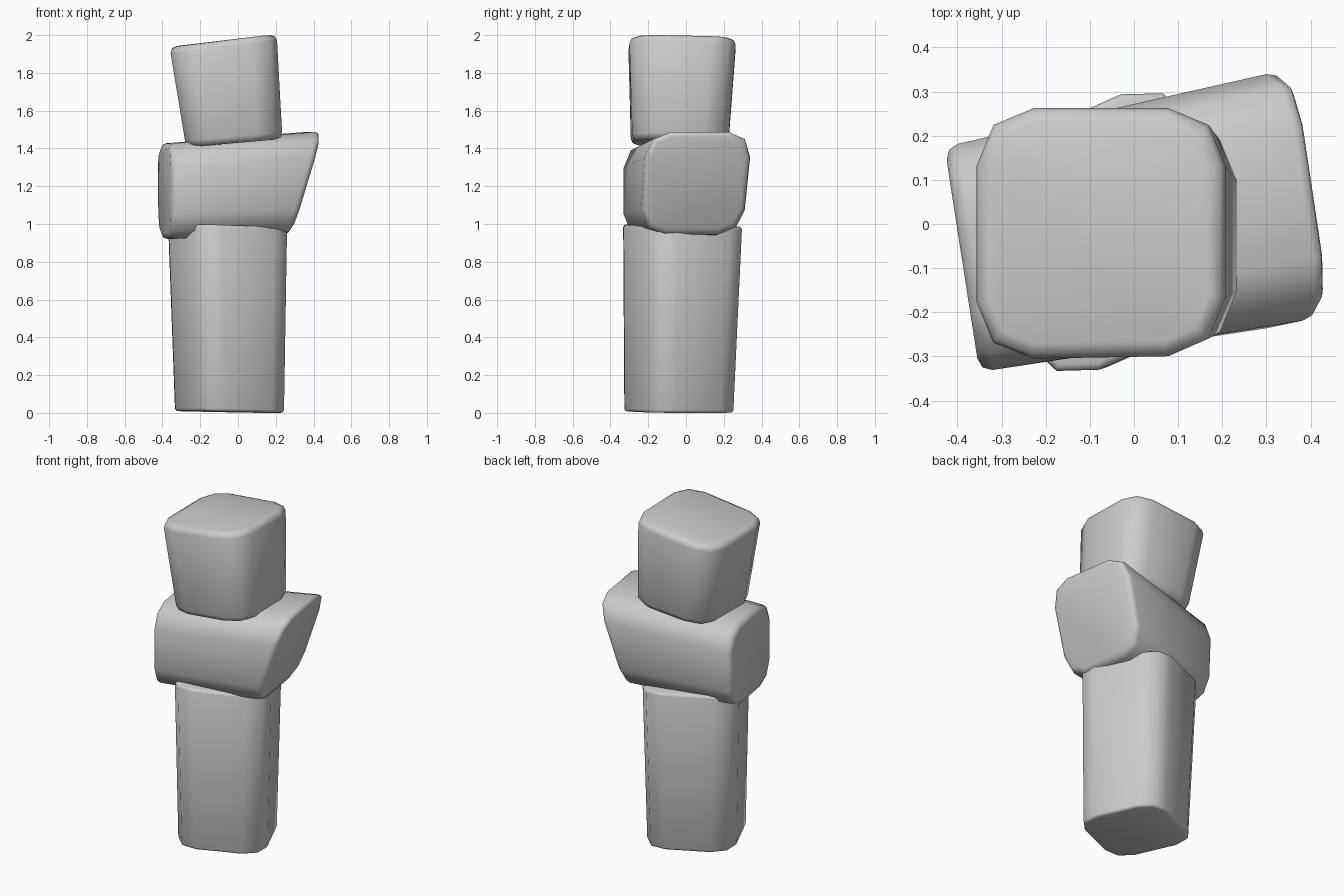
import bpy
import bmesh
from math import cos, sin, radians

cube = bpy.data.objects.get("Cube")
if cube:
    bpy.data.objects.remove(cube, do_unlink=True)

GREY = (0.6, 0.6, 0.6, 1.0)
stone_grey = bpy.data.materials.new("stone_grey")
stone_grey.use_nodes = True
stone_grey.diffuse_color = GREY
for node in stone_grey.node_tree.nodes:
    if node.type == 'BSDF_PRINCIPLED':
        node.inputs["Base Color"].default_value = GREY


def turned_square(cx, cy, side, turn, heights):
    """Corners of a square turned about z, starting at its front corner."""
    reach = side / 2 ** 0.5
    angles = [radians(turn - 135 + 90 * k) for k in range(4)]
    return [(cx + reach * cos(t), cy + reach * sin(t), z)
            for t, z in zip(angles, heights)]


def stone(name, start, end, side_round, rim_round):
    """Loft a skewed block between two four-cornered ends, then round it."""
    bm = bmesh.new()
    a = [bm.verts.new(p) for p in start]
    b = [bm.verts.new(p) for p in end]
    bm.faces.new(a)
    bm.faces.new(b)
    for i in range(4):
        j = (i + 1) % 4
        bm.faces.new((a[i], a[j], b[j], b[i]))
    bmesh.ops.recalc_face_normals(bm, faces=bm.faces)

    # Broad rounding on the four long edges
    long_edges = [e for e in bm.edges
                  if (e.verts[0] in a) != (e.verts[1] in a)]
    bmesh.ops.bevel(bm, geom=long_edges, offset=side_round, segments=2,
                    profile=0.5, affect='EDGES', clamp_overlap=True)

    # Tighter rounding on the rims of both ends
    caps = [f for f in bm.faces if len(f.verts) > 4]
    rims = list({e for f in caps for e in f.edges})
    bmesh.ops.bevel(bm, geom=rims, offset=rim_round, segments=2,
                    profile=0.5, affect='EDGES', clamp_overlap=True)
    bmesh.ops.recalc_face_normals(bm, faces=bm.faces)
    for f in bm.faces:
        f.smooth = True

    mesh = bpy.data.meshes.new(name)
    bm.to_mesh(mesh)
    bm.free()
    mesh.materials.append(stone_grey)
    obj = bpy.data.objects.new(name, mesh)
    bpy.context.collection.objects.link(obj)
    return obj


# Tall upright block, turned about its axis and widening upward
stone("lower_stone",
      turned_square(-.045, -.038, .51, 24, (.01, 0, 0, .01)),
      turned_square(-.055, -.018, .55, 24, (1, .98, .985, .995)),
      .125, .015)

# Block lying on its side with a slanted right-hand end
stone("middle_stone",
      [(-.35, -.335, .92), (-.425, .16, .92), (-.43, .18, 1.425), (-.35, -.335, 1.425)],
      [(.29, -.24, .945), (.21, .305, .945), (.37, .36, 1.49), (.455, -.205, 1.49)],
      .13, .03)

# Tapered capstone, widest at its sloping top
stone("top_stone",
      [(-.275, -.295, 1.405), (.235, -.28, 1.45), (.235, .225, 1.455), (-.275, .225, 1.415)],
      [(-.362, -.308, 1.935), (.205, -.298, 2.008), (.205, .265, 1.995), (-.362, .265, 1.94)],
      .13, .035)
